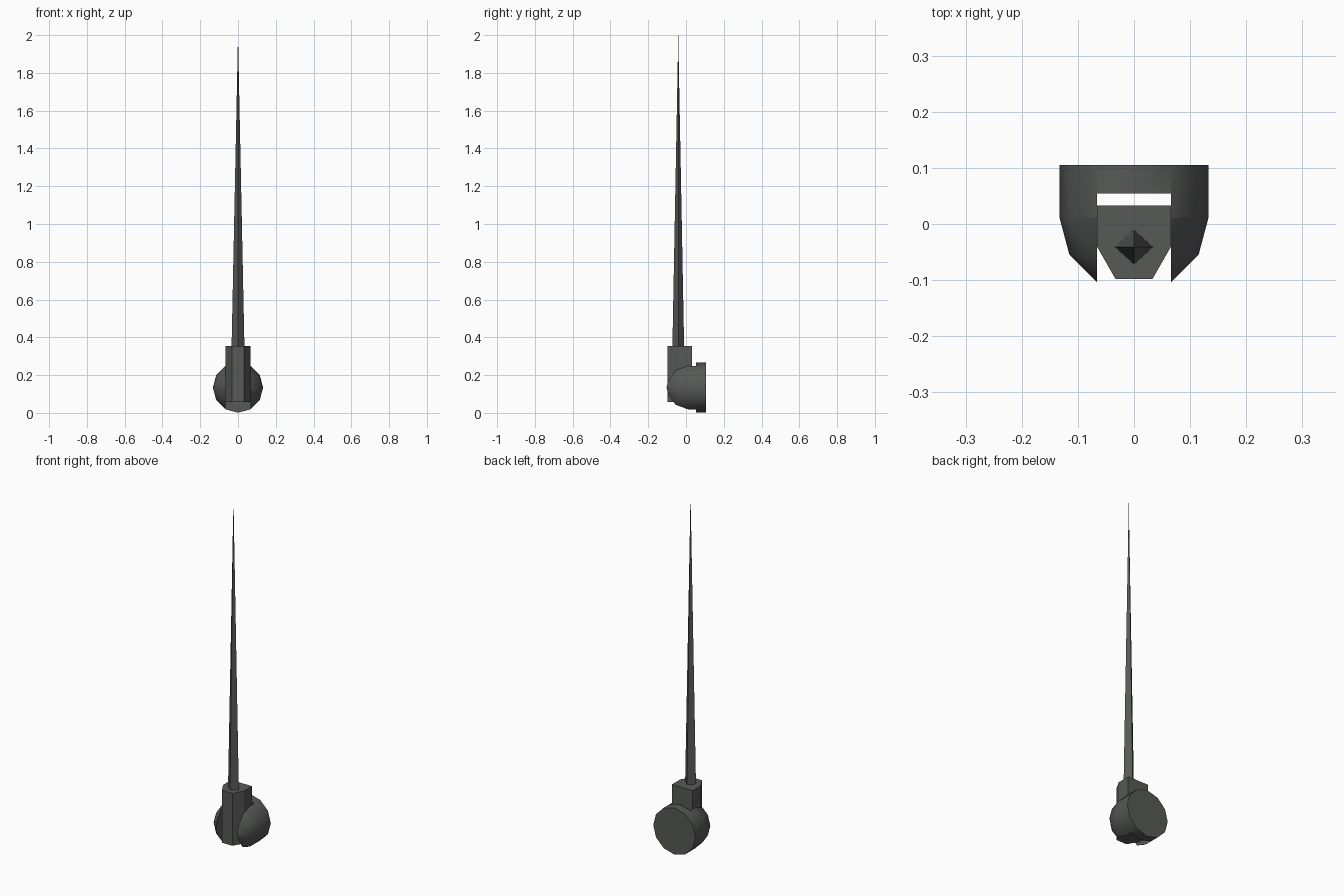
import bpy, bmesh, math

if "Cube" in bpy.data.objects:
    bpy.data.objects.remove(bpy.data.objects["Cube"])

mat = bpy.data.materials.new("dark grey")
mat.diffuse_color = (0.095, 0.1, 0.095, 1)
mat.use_nodes = True
mat.node_tree.nodes["Principled BSDF"].inputs["Base Color"].default_value = mat.diffuse_color


def finish(name, bm):
    bmesh.ops.recalc_face_normals(bm, faces=bm.faces)
    me = bpy.data.meshes.new(name)
    bm.to_mesh(me)
    bm.free()
    ob = bpy.data.objects.new(name, me)
    bpy.context.collection.objects.link(ob)
    me.materials.append(mat)
    return ob


def prism(name, outline, z0, z1):
    bm = bmesh.new()
    rings = [[bm.verts.new((x, y, z)) for x, y in outline] for z in (z0, z1)]
    n = len(outline)
    bm.faces.new(rings[0])
    bm.faces.new(rings[1])
    for i in range(n):
        j = (i + 1) % n
        bm.faces.new((rings[0][i], rings[0][j], rings[1][j], rings[1][i]))
    return finish(name, bm)


# Domed mount: 12-sided drum along y with a hemispherical front
R, CZ, Y0, YB, N = 0.133, 0.134, 0.012, 0.105, 12
profile = [(R, YB), (R, Y0)]
profile += [(R * math.cos(math.radians(a)), Y0 - R * math.sin(math.radians(a))) for a in (30, 60)]
bm = bmesh.new()
rings = [[bm.verts.new((r * math.cos(2 * math.pi * i / N), y,
                        CZ + r * math.sin(2 * math.pi * i / N))) for i in range(N)]
         for r, y in profile]
bm.faces.new(rings[0])
for a, b in zip(rings, rings[1:]):
    for i in range(N):
        j = (i + 1) % N
        bm.faces.new((a[i], a[j], b[j], b[i]))
pole = bm.verts.new((0, Y0 - R, CZ))
for i in range(N):
    bm.faces.new((rings[-1][i], rings[-1][(i + 1) % N], pole))
mount = finish("domed_mount", bm)

# Slot cut through the dome, leaving two cheeks and the back plate
S = 0.0662
slot = prism("slot_cutter", [(-S, -0.3), (S, -0.3), (S, 0.054), (-S, 0.054)], -0.2, 0.5)
slot.hide_render = True
mod = mount.modifiers.new("slot", 'BOOLEAN')
mod.operation = 'DIFFERENCE'
mod.solver = 'EXACT'
mod.object = slot
bpy.context.view_layer.objects.active = mount
mount.select_set(True)
bpy.ops.object.modifier_apply(modifier="slot")
bpy.data.objects.remove(slot)
bpy.ops.object.shade_smooth_by_angle(angle=math.radians(40))

# Pivot block held between the cheeks, with chamfered front corners
prism("pivot_block", [(-0.0655, 0.033), (0.0655, 0.033), (0.0655, -0.041),
                      (0.033, -0.098), (-0.033, -0.098), (-0.0655, -0.041)], 0.057, 0.355)

# Four-sided whip tapering to a point
bm = bmesh.new()
base = [bm.verts.new((x, -0.041 + y, 0.354))
        for x, y in ((0.034, 0), (0, 0.031), (-0.034, 0), (0, -0.031))]
tip = bm.verts.new((0, -0.041, 2.0))
bm.faces.new(base)
for i in range(4):
    bm.faces.new((base[i], base[(i + 1) % 4], tip))
finish("antenna_whip", bm)
